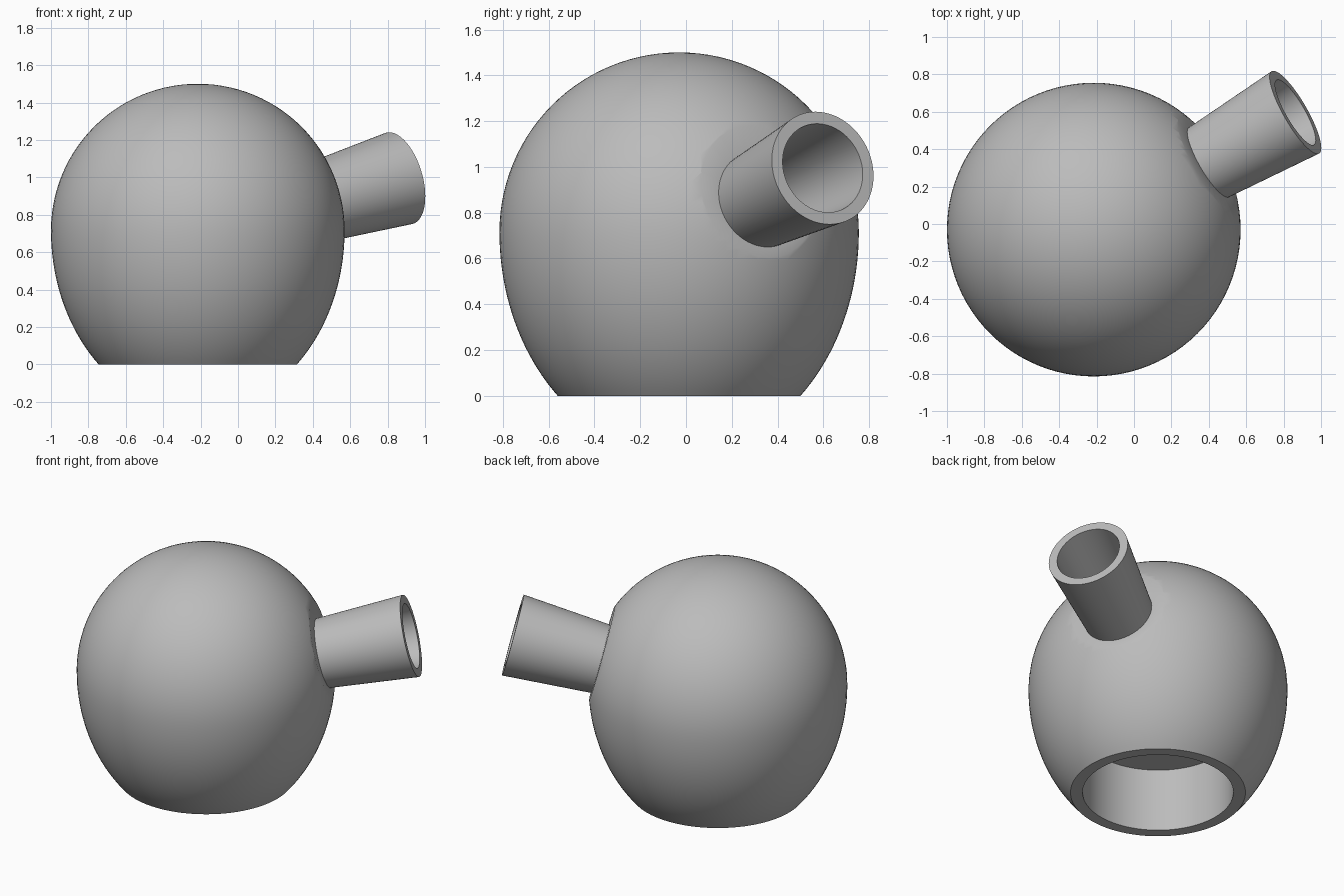
import bpy, bmesh, math
from mathutils import Vector, Matrix

if "Cube" in bpy.data.objects:
    bpy.data.objects.remove(bpy.data.objects["Cube"])

grey = bpy.data.materials.new("plain grey")
grey.use_nodes = True
COLOUR = (0.5, 0.5, 0.5, 1)
grey.diffuse_color = COLOUR
grey.node_tree.nodes["Principled BSDF"].inputs["Base Color"].default_value = COLOUR


def lathe(profile, steps):
    """Turn a list of (radius, height) points around z."""
    bm = bmesh.new()
    verts = [bm.verts.new((r, 0, z)) for r, z in profile]
    edges = [bm.edges.new(pair) for pair in zip(verts, verts[1:])]
    bmesh.ops.spin(bm, geom=verts + edges, cent=(0, 0, 0), axis=(0, 0, 1),
                   angle=math.tau, steps=steps)
    bmesh.ops.remove_doubles(bm, verts=bm.verts, dist=1e-4)
    return bm


def finish(bm, name, outward):
    bmesh.ops.recalc_face_normals(bm, faces=bm.faces)
    # Make sure the first outer face points away from the middle
    bm.faces.ensure_lookup_table()
    face = max(bm.faces, key=lambda f: f.calc_center_median().dot(outward))
    if face.normal.dot(outward) < 0:
        bmesh.ops.reverse_faces(bm, faces=bm.faces)
    mesh = bpy.data.meshes.new(name)
    bm.to_mesh(mesh)
    bm.free()
    mesh.materials.append(grey)
    obj = bpy.data.objects.new(name, mesh)
    bpy.context.collection.objects.link(obj)
    bpy.ops.object.select_all(action='DESELECT')
    obj.select_set(True)
    bpy.context.view_layer.objects.active = obj
    bpy.ops.object.shade_smooth_by_angle(angle=math.radians(25))
    return obj


# Shared layout: body centre, spout mouth and spout axis
CENTRE = Vector((-0.215, -0.03, 0.715))
RADIUS, DROP = 0.785, 0.97
MOUTH = Vector((0.863, 0.597, 0.995))
tilt, turn = math.radians(14.4), math.radians(30)
AXIS = Vector((math.cos(tilt) * math.cos(turn),
               math.cos(tilt) * math.sin(turn), math.sin(tilt)))
LENGTH, ROOT_RADIUS = 0.55, 0.215
ROOT = MOUTH - AXIS * LENGTH

# Body: round dome, longer lower half, flat foot with a round recess
end = math.asin(CENTRE.z / DROP)
dome = [(RADIUS * math.sin(a), RADIUS * math.cos(a))
        for a in (math.pi / 2 * i / 28 for i in range(29))]
belly = [(RADIUS * math.cos(a), -DROP * math.sin(a))
         for a in (end * i / 20 for i in range(1, 21))]
foot = -CENTRE.z
recess = [(0.457, foot), (0.457, foot + 0.42), (0, foot + 0.42)]
body = lathe(dome + belly + recess, 96)
bmesh.ops.translate(body, verts=body.verts, vec=CENTRE)

# Flat seat on the body, narrowing to the root of the spout
cut = bmesh.ops.bisect_plane(body, geom=body.verts[:] + body.edges[:] + body.faces[:],
                             plane_co=ROOT, plane_no=AXIS, clear_outer=True)
rim = [e for e in body.edges if e.is_boundary]
ring = bmesh.ops.extrude_edge_only(body, edges=rim)["geom"]
for v in ring:
    if isinstance(v, bmesh.types.BMVert):
        offset = v.co - ROOT
        offset -= AXIS * offset.dot(AXIS)
        v.co = ROOT + offset.normalized() * (ROOT_RADIUS - 0.005)
finish(body, "round_body", Vector((0, 0, 1)))

# Spout: flared tube with a deep bore
spout = lathe([(ROOT_RADIUS, 0), (0.254, LENGTH), (0.2, LENGTH),
               (0.165, -0.15), (0, -0.15)], 64)
place = Matrix.Translation(ROOT) @ AXIS.to_track_quat('Z', 'Y').to_matrix().to_4x4()
bmesh.ops.transform(spout, matrix=place, verts=spout.verts)
finish(spout, "spout", AXIS)
